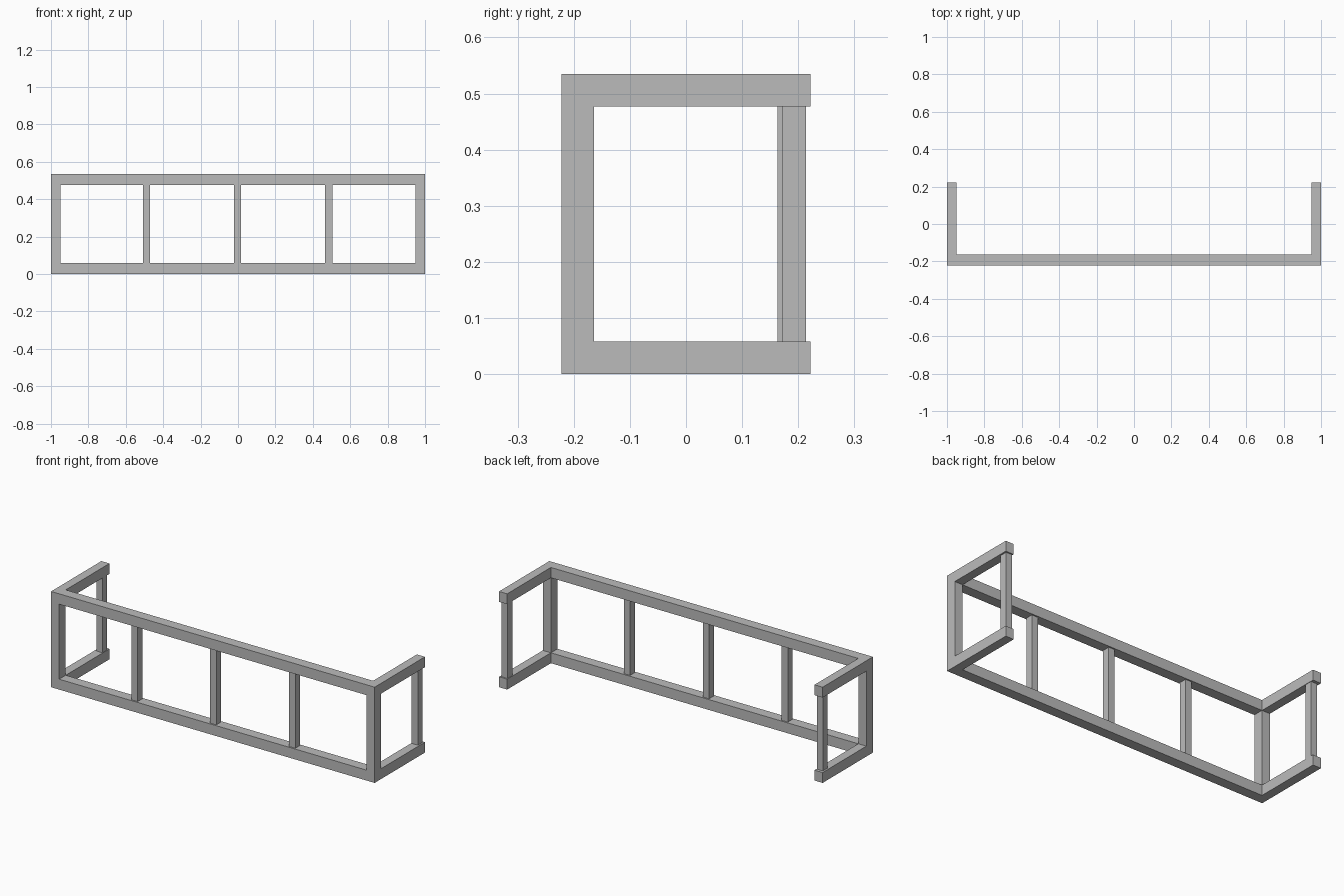
import bpy, bmesh
from mathutils import Vector

cube = bpy.data.objects.get("Cube")
if cube:
    bpy.data.objects.remove(cube, do_unlink=True)

HEIGHT, DEPTH = 0.535, 0.222     # overall height, half depth
RAIL, SIDE = 0.058, 0.05         # rail thickness, side arm width
FRONT_IN = -DEPTH + RAIL         # inner face of the front rail

grey = bpy.data.materials.new("grey metal")
grey.use_nodes = True
grey.diffuse_color = (0.5, 0.5, 0.5, 1)
grey.node_tree.nodes["Principled BSDF"].inputs["Base Color"].default_value = (0.5, 0.5, 0.5, 1)


def prism(name, outline, z0, z1):
    """Extrude a flat outline from z0 up to z1."""
    bm = bmesh.new()
    base = bm.faces.new([bm.verts.new((x, y, z0)) for x, y in outline])
    top = bmesh.ops.extrude_face_region(bm, geom=[base])["geom"]
    verts = [v for v in top if isinstance(v, bmesh.types.BMVert)]
    bmesh.ops.translate(bm, verts=verts, vec=Vector((0, 0, z1 - z0)))
    bmesh.ops.recalc_face_normals(bm, faces=bm.faces)
    mesh = bpy.data.meshes.new(name)
    bm.to_mesh(mesh)
    bm.free()
    mesh.materials.append(grey)
    obj = bpy.data.objects.new(name, mesh)
    bpy.context.collection.objects.link(obj)
    return obj


def post(name, x0, x1, y0, y1):
    """Upright between the lower and upper rails."""
    return prism(name, [(x0, y0), (x1, y0), (x1, y1), (x0, y1)], RAIL, HEIGHT - RAIL)


# U-shaped rails: long front bar with an arm at each end
half = [(1, -DEPTH), (1, DEPTH), (1 - SIDE, DEPTH), (1 - SIDE, FRONT_IN)]
u_outline = half + [(-x, y) for x, y in reversed(half)]
prism("lower_rail", u_outline, 0, RAIL)
prism("upper_rail", u_outline, HEIGHT - RAIL, HEIGHT)

# Corner posts, flush with the rails
post("left_corner_post", 1 - SIDE, 1, -DEPTH, FRONT_IN)
post("right_corner_post", -1, -1 + SIDE, -DEPTH, FRONT_IN)

# Thinner uprights along the front
for i, x in enumerate((-0.49, -0.003, 0.485)):
    post(f"front_upright_{i + 1}", x - 0.019, x + 0.019, -0.214, -0.172)

# Thinner uprights near the back ends of the arms
post("left_rear_upright", 0.953, 0.991, 0.172, 0.214)
post("right_rear_upright", -0.99, -0.952, 0.163, 0.205)
